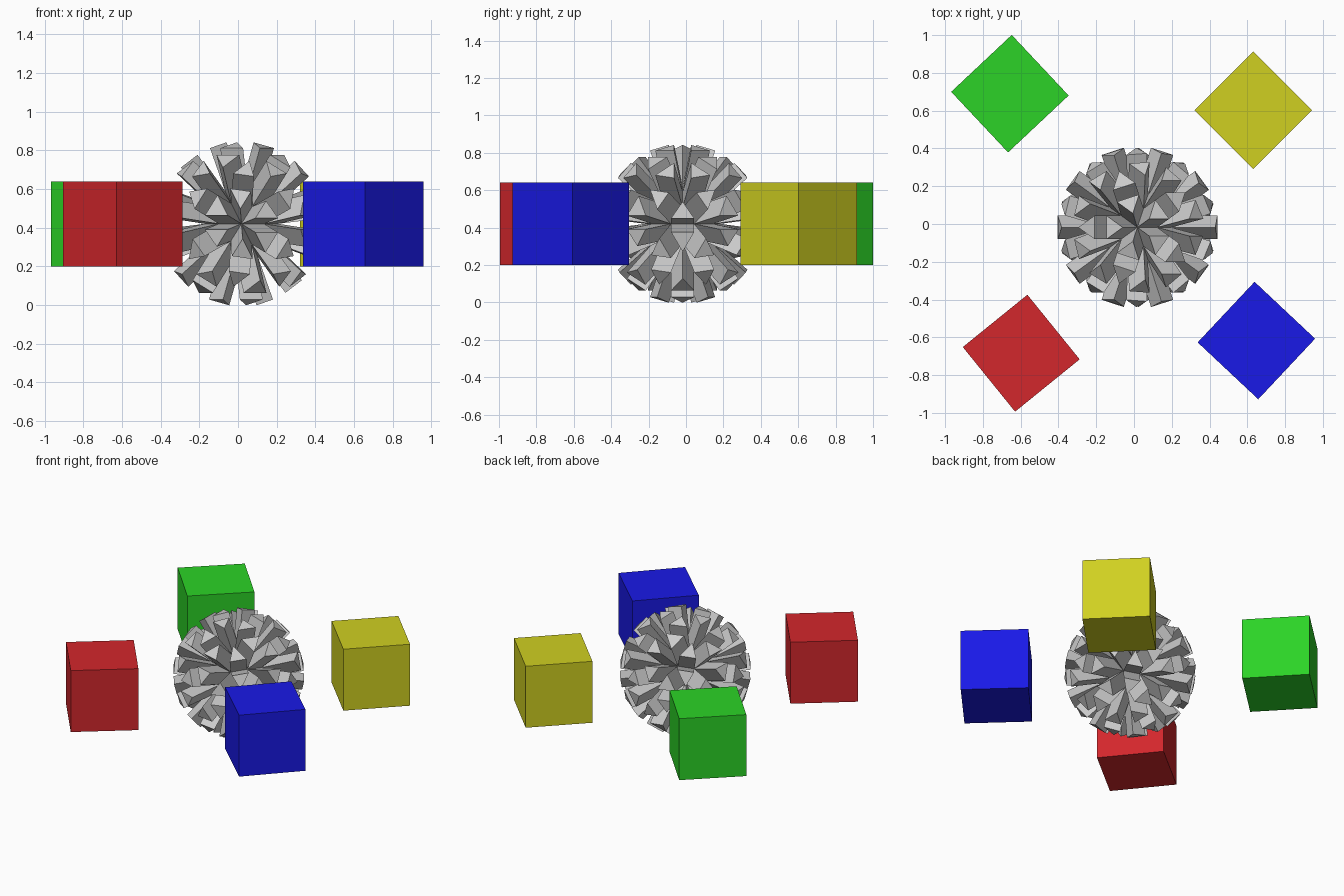
import bpy, bmesh
from math import radians

if "Cube" in bpy.data.objects:
    bpy.data.objects.remove(bpy.data.objects["Cube"])

CENTRE_Z = 0.42


def make_object(name, bm):
    bmesh.ops.recalc_face_normals(bm, faces=bm.faces)
    mesh = bpy.data.meshes.new(name)
    bm.to_mesh(mesh)
    bm.free()
    obj = bpy.data.objects.new(name, mesh)
    bpy.context.collection.objects.link(obj)
    return obj


# Spiky ball: every triangle of a small icosphere pushed out as a straight prism
def spiky_ball(core_radius, spike_length):
    bm = bmesh.new()
    bmesh.ops.create_icosphere(bm, subdivisions=2, radius=core_radius)
    bm.normal_update()
    caps = bmesh.ops.extrude_discrete_faces(bm, faces=bm.faces[:])["faces"]
    for cap in caps:
        offset = cap.calc_center_median().normalized()
        cap.normal_update()
        if cap.normal.length > 0.5:
            offset = cap.normal * (1 if cap.normal.dot(offset) > 0 else -1)
        bmesh.ops.translate(bm, verts=cap.verts[:], vec=offset * spike_length)
    obj = make_object("spiky_ball", bm)
    obj.location = (0.018, -0.018, CENTRE_Z)


# Coloured cubes around the ball
def block(name, x, y, angle, color):
    bm = bmesh.new()
    bmesh.ops.create_cube(bm, size=0.44)
    obj = make_object(name, bm)
    obj.location = (x, y, CENTRE_Z)
    obj.rotation_euler.z = radians(angle)
    mat = bpy.data.materials.new(name + "_paint")
    mat.diffuse_color = (*color, 1)
    mat.use_nodes = True
    mat.node_tree.nodes["Principled BSDF"].inputs["Base Color"].default_value = mat.diffuse_color
    obj.data.materials.append(mat)


spiky_ball(0.2, 0.235)
block("red_block", -0.597, -0.684, 39, (0.65, 0.02, 0.025))
block("green_block", -0.657, 0.69, 43.2, (0.025, 0.65, 0.02))
block("blue_block", 0.648, -0.617, -43.2, (0.01, 0.01, 0.8))
block("yellow_block", 0.631, 0.602, 45, (0.63, 0.63, 0.015))
